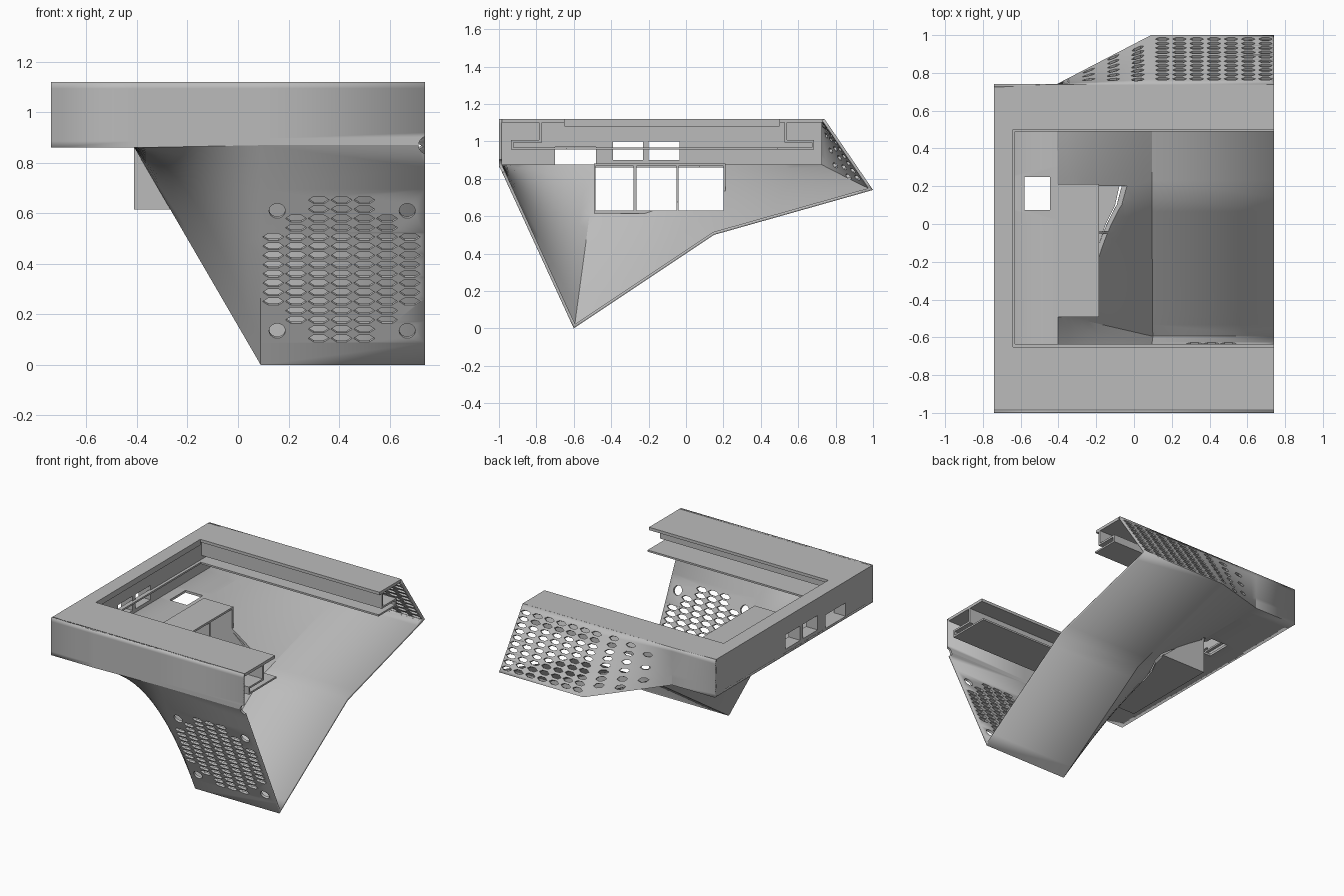
import bpy, bmesh, math
from mathutils import Vector, Matrix

cube = bpy.data.objects.get("Cube")
if cube:
    bpy.data.objects.remove(cube)

grey = bpy.data.materials.new("plain_grey")
grey.use_nodes = True
COLOUR = (0.5, 0.5, 0.5, 1)
grey.diffuse_color = COLOUR
grey.node_tree.nodes["Principled BSDF"].inputs["Base Color"].default_value = COLOUR


def finish(name, bm, hidden=False):
    bmesh.ops.recalc_face_normals(bm, faces=bm.faces)
    mesh = bpy.data.meshes.new(name)
    bm.to_mesh(mesh)
    bm.free()
    ob = bpy.data.objects.new(name, mesh)
    bpy.context.collection.objects.link(ob)
    mesh.materials.append(grey)
    ob.hide_render = hidden
    if hidden:
        ob.hide_viewport = True
        ob.display_type = 'WIRE'
    return ob


def add_box(bm, x, y, z):
    mid = Vector([(a + b) / 2 for a, b in (x, y, z)])
    size = [b - a for a, b in (x, y, z)]
    bmesh.ops.create_cube(bm, size=1, matrix=Matrix.Translation(mid) @ Matrix.Diagonal((*size, 1)))


def boxes(name, items, hidden=False):
    bm = bmesh.new()
    for item in items:
        add_box(bm, *item)
    return finish(name, bm, hidden)


def add_prism(bm, outline, offset):
    """Extrude a polygon of 3D points along an offset."""
    face = bm.faces.new([bm.verts.new(p) for p in outline])
    moved = bmesh.ops.extrude_face_region(bm, geom=[face])["geom"]
    bmesh.ops.translate(bm, vec=offset, verts=[v for v in moved if isinstance(v, bmesh.types.BMVert)])


def cut(ob, cutter):
    mod = ob.modifiers.new(cutter.name, 'BOOLEAN')
    mod.operation = 'DIFFERENCE'
    mod.solver = 'EXACT'
    mod.object = cutter


# Outer skin: full section, lofted into a shallow tray
FULL = [(-1, 1.12), (-1, 0.87), (-0.6, 0), (0.15, 0.5), (1, 0.74), (0.74, 1.12)]
TRAY = [(-1, 1.12), (-1, 0.86), (-0.48, 0.86), (0.02, 0.86), (0.74, 0.86), (0.74, 1.12)]
X_END, X_FULL, X_TRAY, X_SIDE = 0.74, 0.09, -0.41, -0.74
STEPS = 10


def skin(x, seg, f):
    t = min(max((X_FULL - x) / (X_FULL - X_TRAY), 0), 1)
    a = Vector(FULL[seg]).lerp(Vector(FULL[seg + 1]), f)
    b = Vector(TRAY[seg]).lerp(Vector(TRAY[seg + 1]), f)
    p = a.lerp(b, t)
    return Vector((x, p.x, p.y))


stations = [X_END] + [X_FULL + (X_TRAY - X_FULL) * i / STEPS for i in range(STEPS + 1)] + [X_SIDE]
params = [(s, i / STEPS) for s in range(5) for i in range(STEPS)] + [(4, 1)]
bm = bmesh.new()
rows = [[bm.verts.new(skin(x, s, f)) for s, f in params] for x in stations]
for r0, r1 in zip(rows, rows[1:]):
    for i in range(len(params) - 1):
        bm.faces.new((r0[i], r0[i + 1], r1[i + 1], r1[i]))
shell = finish("outer_shell", bm)
front = min(shell.data.polygons, key=lambda p: p.center.y)
solid = shell.modifiers.new("wall", 'SOLIDIFY')
solid.thickness = 0.016
solid.offset = -1 if front.normal.y < 0 else 1
solid.use_even_offset = True


# Vent cutters follow the local plane of the skin
def hole(bm, x, seg, f, half_w, half_h, sides=6, depth=0.06):
    p = skin(x, seg, f)
    u = (skin(x + 0.01, seg, f) - skin(x - 0.01, seg, f)).normalized()
    v = (skin(x, seg, min(f + 0.02, 1)) - skin(x, seg, f - 0.02)).normalized()
    n = u.cross(v).normalized()
    v = n.cross(u)
    ring = []
    for k in range(sides):
        a = math.tau * k / sides
        ring.append(p - n * depth / 2 + u * math.cos(a) * half_w + v * math.sin(a) * half_h)
    add_prism(bm, ring, n * depth)


bm = bmesh.new()
for col in range(-3, 4):
    skip = {3: 4, 2: 2}.get(abs(col), 0)
    for row in range(skip, 16 - skip):
        z = 0.105 + row * 0.0365
        hole(bm, 0.41 + col * 0.09, 1, 1 - z / 0.87, 0.042, 0.017)
for x in (0.155, 0.67):
    for z in (0.135, 0.61):
        hole(bm, x, 1, 1 - z / 0.87, 0.032, 0.032, 20)
front_vents = finish("front_vent_cutter", bm, True)

bm = bmesh.new()
for col in range(7):
    for row in range(10):
        hole(bm, 0.15 + col * 0.091, 4, 0.08 + row * 0.09, 0.038, 0.015)
for x in (0.02, -0.11, -0.24, -0.36):
    reach = skin(x, 4, 0).y
    for row in range(10):
        y = 0.765 + row * 0.0234
        if y < reach - 0.012:
            hole(bm, x, 4, (reach - y) / (reach - 0.74), 0.036, 0.015, depth=0.05)
back_vents = finish("back_vent_cutter", bm, True)

# Port openings
CELLS = [(-0.485, -0.28), (-0.265, -0.05), (-0.04, 0.2)]
bay_cutter = boxes("bay_cutter", [((-0.5, 0.05), y, (0.63, 0.868)) for y in CELLS], True)
ports = boxes("port_cutter", [
    ((-0.8, -0.55), (-0.70, -0.48), (0.877, 0.97)),
    ((-0.8, -0.55), (-0.39, -0.23), (0.90, 1.0)),
    ((-0.8, -0.55), (-0.20, -0.035), (0.90, 1.0))], True)
floor_cutter = boxes("floor_cutter", [((-0.58, -0.445), (0.075, 0.25), (0.8, 0.9))], True)
bm = bmesh.new()
bmesh.ops.create_cone(bm, cap_ends=True, segments=24, radius1=0.035, radius2=0.035, depth=0.1,
                      matrix=Matrix.Translation((0.75, -1, 0.87)) @ Matrix.Rotation(math.pi / 2, 4, 'X'))
notch = finish("edge_notch_cutter", bm, True)
for c in (front_vents, back_vents, bay_cutter, floor_cutter, notch):
    cut(shell, c)

# Side rail and its narrow ledges
side = boxes("side_rail", [((-0.74, -0.65), (-0.99, 0.73), (0.865, 1.12))])
cut(side, ports)
boxes("side_ledges", [((-0.66, -0.63), (-0.65, 0.5), (0.955, 0.967)),
                      ((-0.66, -0.64), (-0.65, 0.5), (1.08, 1.12))])


# Long rails: top plate, web and panel slot
def long_rail(name, outer, lip, web, slot, ledge):
    s = 1 if lip > outer else -1
    along = (-0.66, X_END)

    def strip(a, b, z0, z1):
        return (along, (min(a, b), max(a, b)), (z0, z1))
    boxes(name, [
        strip(outer, lip, 1.1, 1.12),
        strip(web, web + s * 0.014, 1.0, 1.105),
        strip(slot, web + s * 0.014, 0.995, 1.008),
        strip(slot, slot + s * 0.012, 0.955, 1.008),
        strip(slot, ledge, 0.955, 0.967)])


long_rail("front_rail", -0.999, -0.65, -0.785, -0.935, -0.635)
long_rail("back_rail", 0.739, 0.5, 0.54, 0.685, 0.49)

# Three open connector bays under the floor
bays = boxes("connector_bays", [((-0.412, -0.185), (-0.492, 0.212), (0.615, 0.882))])
cut(bays, bay_cutter)

# Floor and cheek that carry the last bay out to the skin
bm = bmesh.new()
add_prism(bm, [(-0.19, -0.13, 0.615), (-0.15, 0, 0.615), (-0.1, 0.1, 0.615),
               (-0.075, 0.212, 0.615), (-0.19, 0.212, 0.615)], (0, 0, 0.014))
add_prism(bm, [(-0.19, 0.2, 0.615), (-0.07, 0.2, 0.615), (-0.19, 0.2, 0.72)], (0, 0.012, 0))
finish("bay_floor_extension", bm)

# Smooth the lofted skin, keep creases sharp
bpy.ops.object.select_all(action='DESELECT')
shell.select_set(True)
bpy.context.view_layer.objects.active = shell
bpy.ops.object.shade_smooth_by_angle(angle=math.radians(20))
